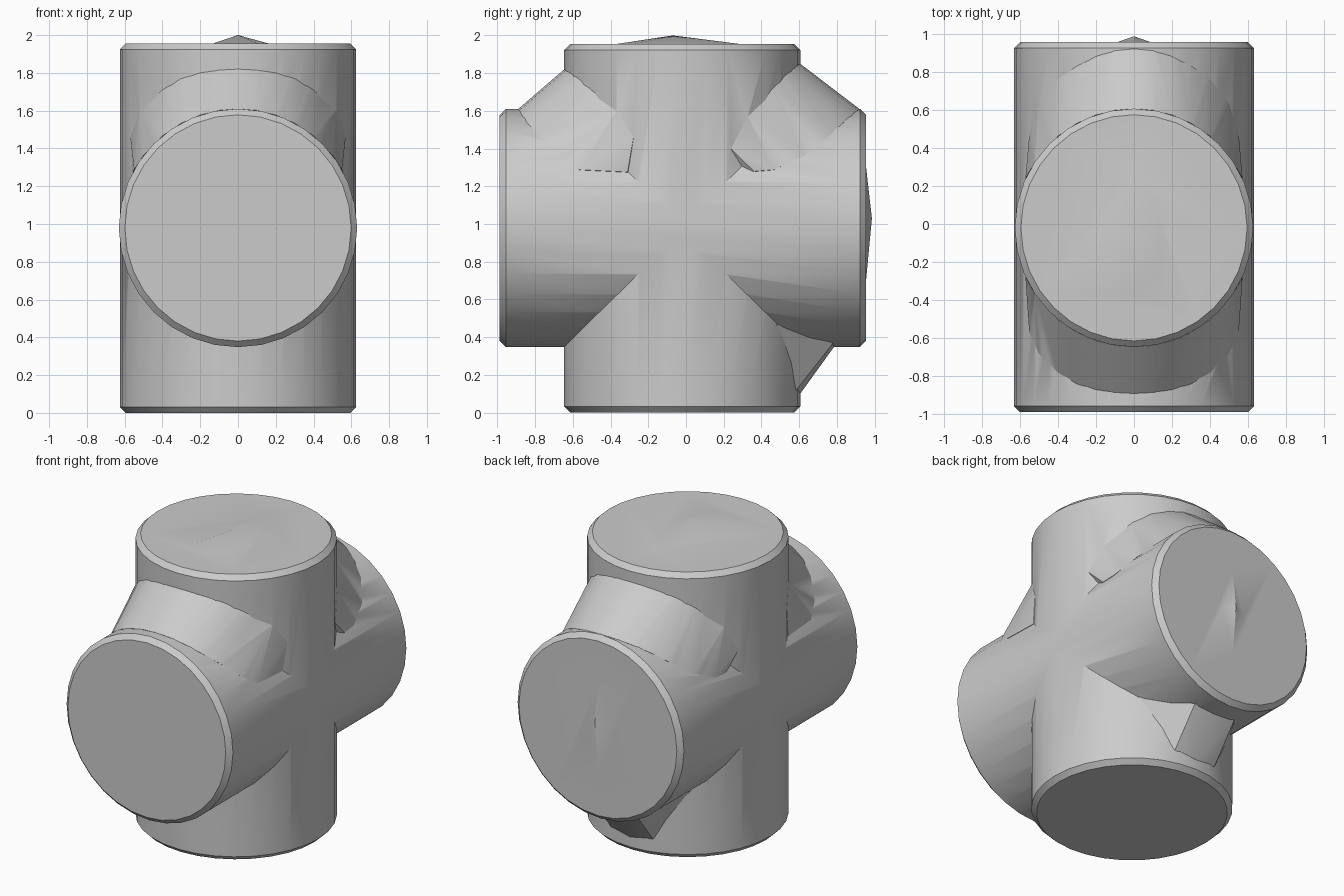
import bpy, bmesh, math
from mathutils import Matrix

if "Cube" in bpy.data.objects:
    bpy.data.objects.remove(bpy.data.objects["Cube"])

RV, CY = 0.626, -0.02      # upright pipe radius and centre y
RH, CZ = 0.631, 0.979      # cross pipe radius and centre z


def add_object(name, bm):
    bmesh.ops.recalc_face_normals(bm, faces=bm.faces)
    me = bpy.data.meshes.new(name)
    bm.to_mesh(me)
    bm.free()
    ob = bpy.data.objects.new(name, me)
    bpy.context.collection.objects.link(ob)
    return ob


def pipe(name, radius, a, b, matrix, seg=32, c=0.032):
    # closed cylinder with chamfered rims, from height a to b
    bm = bmesh.new()
    rings = []
    for r, z in ((radius - c, a), (radius, a + c), (radius, b - c), (radius - c, b)):
        rings.append([bm.verts.new((r * math.sin(2 * math.pi * i / seg),
                                    r * math.cos(2 * math.pi * i / seg), z))
                      for i in range(seg)])
    for lo, hi in zip(rings, rings[1:]):
        for i in range(seg):
            j = (i + 1) % seg
            bm.faces.new((lo[i], lo[j], hi[j], hi[i]))
    bm.faces.new(rings[0])
    bm.faces.new(rings[-1])
    bm.transform(matrix)
    return add_object(name, bm)


def hull(name, points):
    bm = bmesh.new()
    for p in points:
        bm.verts.new(p)
    bmesh.ops.convex_hull(bm, input=bm.verts)
    bmesh.ops.delete(bm, geom=[v for v in bm.verts if not v.link_faces], context='VERTS')
    return add_object(name, bm)


def web(name, upright, cross, sy, sz):
    # gusset between an (x, z) curve on the upright and an (x, y) curve on the cross pipe
    pts = []
    for s in (-1, 1):
        pts += [(s * x, CY + sy * math.sqrt(RV ** 2 - x * x), z) for x, z in upright]
        pts += [(s * x, y, CZ + sz * math.sqrt(RH ** 2 - x * x)) for x, y in cross]
        pts.append((s * 0.25, CY + sy * 0.1, CZ + sz * 0.1))
    return hull(name, pts)


# Crossing pipes
body = pipe("pipe_cross", RV, 0.0, 1.955, Matrix.Translation((0, CY, 0)))
arm = pipe("cross_pipe", RH, -0.955, 0.988,
           Matrix.Translation((0, 0, CZ)) @ Matrix.Rotation(math.pi / 2, 4, 'X'))

# Corner gussets
parts = [
    arm,
    web("front_web",
        [(0, 1.82), (.1, 1.815), (.2, 1.80), (.3, 1.77), (.4, 1.71), (.52, 1.60), (.57, 1.46)],
        [(0, -.89), (.1, -.885), (.2, -.87), (.3, -.84), (.4, -.78), (.5, -.68), (.55, -.57),
         (.557, -.31)], -1, 1),
    web("back_web",
        [(0, 1.85), (.1, 1.845), (.2, 1.825), (.3, 1.79), (.4, 1.72), (.52, 1.57), (.57, 1.40)],
        [(0, .92), (.1, .91), (.2, .88), (.3, .83), (.4, .76), (.5, .63), (.55, .47),
         (.555, .36)], 1, 1),
    web("lower_back_web",
        [(0, .10), (.16, .12), (.375, .47)],
        [(0, .785), (.16, .78), (.36, .5)], 1, -1),
    # Shallow peaks on the top and back caps
    hull("top_peak",
         [(x, y, 1.94) for x, y in ((0, -.38), (-.14, -.33), (-.15, -.05), (-.12, .2), (0, .30),
                                    (.13, .2), (.17, -.05), (.14, -.34))]
         + [(x, y, 1.953) for x, y in ((0, -.38), (-.14, -.33), (.17, -.05), (0, .30))]
         + [(0, -.07, 2.0)]),
    hull("back_peak",
         [(x, .94, z) for x, z in ((0, .68), (.13, 1.0), (0, 1.32), (-.13, 1.0))]
         + [(0, .953, .68), (0, .953, 1.32), (0, .986, 1.03)]),
]

# Fuse everything into one skin
bpy.context.view_layer.objects.active = body
body.select_set(True)
for p in parts:
    m = body.modifiers.new("fuse", 'BOOLEAN')
    m.operation = 'UNION'
    m.solver = 'EXACT'
    m.object = p
    bpy.ops.object.modifier_apply(modifier=m.name)
    bpy.data.objects.remove(p)
bpy.ops.object.shade_smooth_by_angle(angle=math.radians(25))
